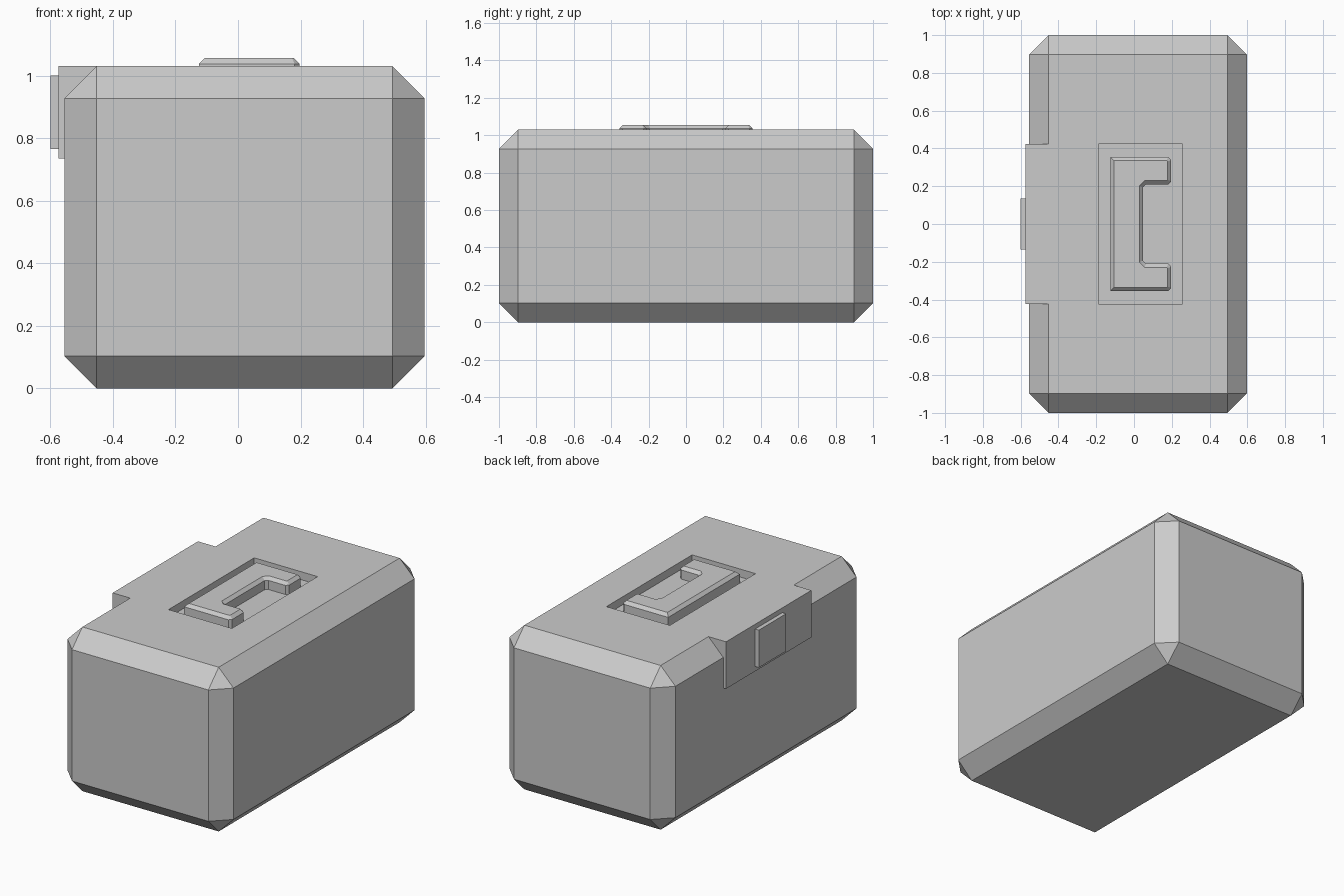
import bpy, bmesh

if "Cube" in bpy.data.objects:
    bpy.data.objects.remove(bpy.data.objects["Cube"])

TOP, FLOOR = 1.03, 0.98


def add_object(name, bm):
    bmesh.ops.recalc_face_normals(bm, faces=bm.faces)
    mesh = bpy.data.meshes.new(name)
    bm.to_mesh(mesh)
    bm.free()
    obj = bpy.data.objects.new(name, mesh)
    bpy.context.collection.objects.link(obj)
    return obj


def box(name, x, y, z, chamfer=0):
    bm = bmesh.new()
    bmesh.ops.create_cube(bm, size=1)
    for v in bm.verts:
        v.co = [r[0] if c < 0 else r[1] for c, r in zip(v.co, (x, y, z))]
    if chamfer:
        bmesh.ops.bevel(bm, geom=bm.edges[:], offset=chamfer, segments=1,
                        affect='EDGES', profile=0.5)
    return add_object(name, bm)


# Chamfered case with a shallow rectangular well cut in the lid
case = box("case_body", (-0.555, 0.597), (-1, 1), (0, TOP), 0.103)
cutter = box("handle_well_cutter", (-0.185, 0.255), (-0.425, 0.425), (FLOOR, 1.2))
cutter.hide_render = True
cutter.hide_viewport = True
cut = case.modifiers.new("handle_well", 'BOOLEAN')
cut.operation = 'DIFFERENCE'
cut.solver = 'EXACT'
cut.object = cutter

# Latch block and its button plate on the left side
box("latch_block", (-0.574, -0.452), (-0.423, 0.423), (0.735, TOP))
box("latch_plate", (-0.6, -0.57), (-0.135, 0.135), (0.765, 1.0))

# C-shaped handle: half profile mirrored across y, extruded, rim chamfered
half = [(-0.125, 0.355), (0.181, 0.355), (0.197, 0.339), (0.197, 0.226),
        (0.181, 0.21), (0.064, 0.21), (0.048, 0.194)]
outline = half + [(x, -y) for x, y in reversed(half)]
bm = bmesh.new()
base = bm.faces.new([bm.verts.new((x, y, FLOOR)) for x, y in outline])
result = bmesh.ops.extrude_face_region(bm, geom=[base], use_keep_orig=True)
for v in result["geom"]:
    if isinstance(v, bmesh.types.BMVert):
        v.co.z = 1.056
rim = [e for e in bm.edges if all(v.co.z > 1.05 for v in e.verts)]
bmesh.ops.bevel(bm, geom=rim, offset=0.019, segments=1, affect='EDGES', profile=0.5)
add_object("carry_handle", bm)
